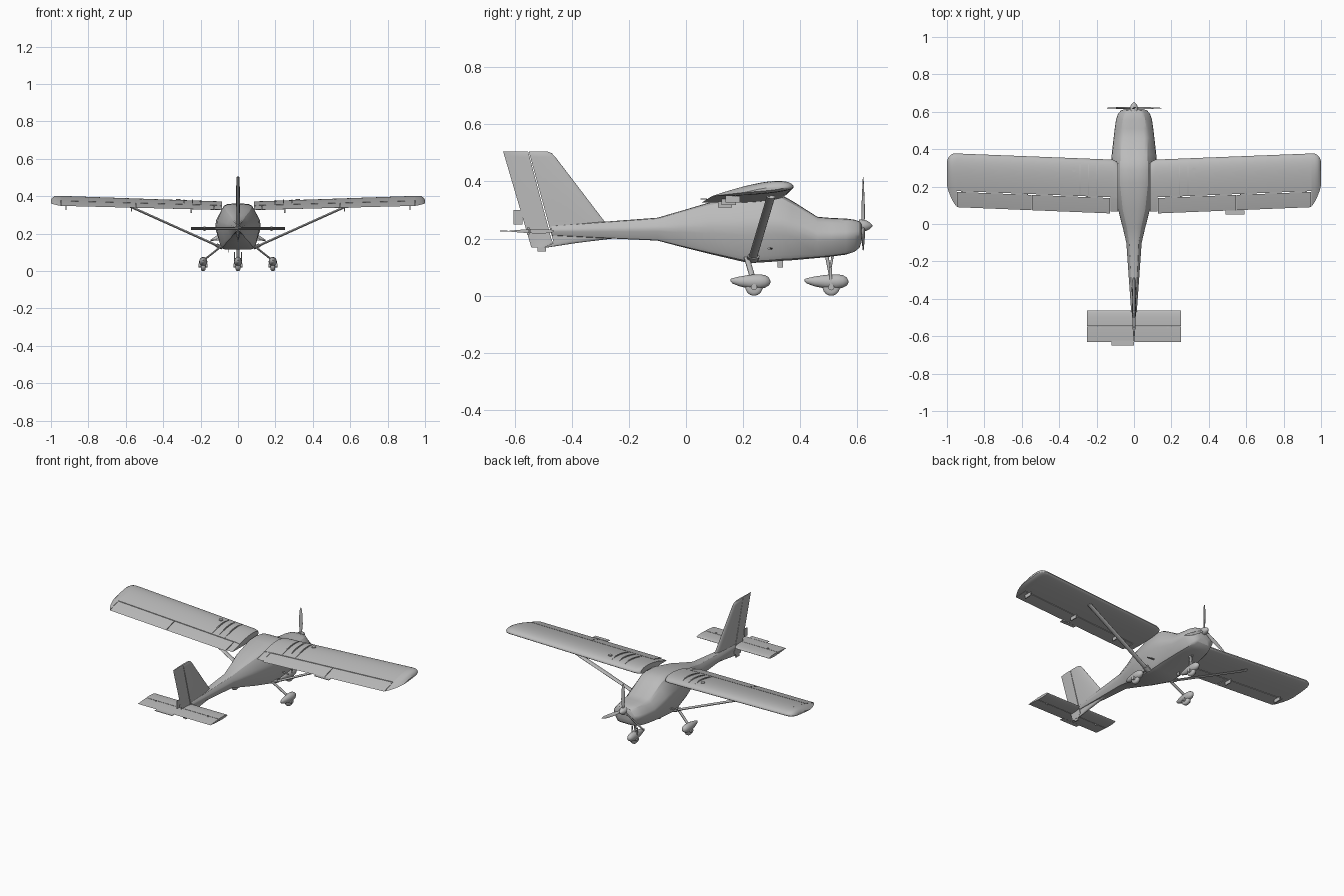
import bpy, bmesh, math
from mathutils import Vector, Matrix

if "Cube" in bpy.data.objects:
    bpy.data.objects.remove(bpy.data.objects["Cube"])

grey = bpy.data.materials.new("plain_grey")
grey.diffuse_color = (0.5, 0.5, 0.5, 1)
grey.use_nodes = True
grey.node_tree.nodes["Principled BSDF"].inputs["Base Color"].default_value = grey.diffuse_color


def finish(bm, name, mirror=False, angle=35):
    bmesh.ops.remove_doubles(bm, verts=bm.verts, dist=1e-5)
    bmesh.ops.recalc_face_normals(bm, faces=bm.faces)
    me = bpy.data.meshes.new(name)
    bm.to_mesh(me)
    bm.free()
    ob = bpy.data.objects.new(name, me)
    bpy.context.collection.objects.link(ob)
    me.materials.append(grey)
    bpy.ops.object.select_all(action='DESELECT')
    ob.select_set(True)
    bpy.context.view_layer.objects.active = ob
    bpy.ops.object.shade_smooth_by_angle(angle=math.radians(angle))
    if mirror:
        ob.modifiers.new("mirror", 'MIRROR')
    return ob


def loft(name, rings, mirror=False, angle=35):
    bm = bmesh.new()
    vs = [[bm.verts.new(p) for p in r] for r in rings]
    n = len(vs[0])
    for r0, r1 in zip(vs, vs[1:]):
        for i in range(n):
            j = (i + 1) % n
            bm.faces.new((r0[i], r0[j], r1[j], r1[i]))
    bm.faces.new(vs[0])
    bm.faces.new(vs[-1])
    return finish(bm, name, mirror, angle)


def tube(name, p, q, rx, ry, mirror=False):
    # elliptical rod between two points, ry along the y axis
    p, q = Vector(p), Vector(q)
    d = (q - p).normalized()
    v = (Vector((0, 1, 0)) - d * d.y).normalized()
    u = d.cross(v)
    ring = lambda c: [c + u * rx * math.cos(t) + v * ry * math.sin(t)
                      for t in [k * math.pi / 6 for k in range(12)]]
    return loft(name, [ring(p), ring(q)], mirror)


def box(name, c, s, mirror=False):
    rings = [[(c[0] + a * s[0] / 2, c[1] + b * s[1] / 2, c[2] + e * s[2] / 2)
              for a, b in ((-1, -1), (1, -1), (1, 1), (-1, 1))] for e in (-1, 1)]
    return loft(name, rings, mirror)


def thick(s):
    return 10 * (.2969 * math.sqrt(s) - .126 * s - .3516 * s**2 + .2843 * s**3 - .1036 * s**4)


def foil(a, b, n=14):
    # chord fractions and side (+1 top, -1 bottom) around an airfoil slice
    ss = [a + (b - a) * (k / n) ** 2 if a == 0 else a + (b - a) * k / n for k in range(n + 1)]
    return [(s, 1) for s in reversed(ss)] + [(s, -1) for s in ss]


# ---- fuselage: y, bottom, top, half widths low/mid/top
stations = [
    (.615, .190, .250, .030, .048, .030), (.607, .168, .260, .048, .070, .045),
    (.590, .154, .266, .062, .085, .056), (.560, .144, .270, .072, .096, .065),
    (.510, .137, .272, .080, .103, .072), (.460, .132, .276, .086, .109, .078),
    (.370, .124, .333, .092, .119, .078), (.335, .122, .352, .093, .121, .080),
    (.290, .118, .360, .093, .120, .082), (.220, .114, .357, .092, .114, .082),
    (.080, .147, .326, .068, .086, .066), (-.02, .172, .296, .043, .060, .042),
    (-.10, .193, .273, .028, .041, .028), (-.30, .202, .258, .018, .027, .018),
    (-.47, .211, .245, .009, .015, .009)]
rings = []
for y, zb, zt, wb, wm, wt in stations:
    h = zt - zb
    half = [(wb * .72, zb), (wb * .92, zb + .025 * h), (wb * 1.02, zb + .09 * h),
            (wm * .97, zb + .4 * h), (wm, zb + .52 * h), (wm * .97, zb + .64 * h),
            (wt * 1.06, zt - .13 * h), (wt * .92, zt - .05 * h), (wt * .7, zt - .01 * h), (wt * .3, zt)]
    rings.append([(x, y, z) for x, z in half] + [(-x, y, z) for x, z in reversed(half)])
loft("fuselage", rings, angle=28)


# ---- wing: leading / trailing edge and heights at span x
def wing_at(x):
    t = (x - .085) / .865
    return .343 + .034 * t, .055 + .035 * t, .347 + .032 * t, .326 + .022 * t


def wing_ring(x, a, b, le=None, te=None, k=1.0):
    l0, t0, zl, zt = wing_at(x)
    le, te = le or l0, te or t0
    out = []
    for s, side in foil(a, b):
        y = le + (te - le) * s
        f = (l0 - y) / (l0 - t0)
        z = zl + (zt - zl) * f + thick(s) * (.030 if side > 0 else -.011) * k
        out.append((x, y, z))
    return out


def wing_top(x, y):
    le, te, zl, zt = wing_at(x)
    s = (le - y) / (le - te)
    return zl + (zt - zl) * s + .030 * thick(s)


loft("wing", [wing_ring(x, 0, .70, le) for x, le in
              ((.085, .325), (.095, .336), (.115, None), (.5, None), (.949, None))], True)
loft("flap", [wing_ring(x, .715, 1) for x in (.128, .545)], True)
loft("aileron", [wing_ring(x, .715, 1) for x in (.549, .947)], True)
loft("wing_root_fillet", [wing_ring(x, .69, 1, None, .068) for x in (.085, .125)], True)
loft("wing_tip", [wing_ring(*r) for r in (
    (.949, 0, 1, .377, .092, 1), (.966, 0, 1, .376, .118, .97), (.98, 0, 1, .370, .145, .88),
    (.992, 0, 1, .357, .175, .65), (1.0, 0, 1, .335, .205, .25))], True)
box("trim_tab", (.54, .062, .338), (.10, .022, .003))
for x in (.25, .57, .92):
    le, te, zl, zt = wing_at(x)
    box("flap_hinge", (x, te + .075, zt - .010), (.006, .05, .022), True)

# ---- ribs and filler caps on the wing
for i, x in enumerate((.198, .243, .288)):
    rr = []
    for k in range(11):
        y = .155 + .0165 * k
        z = wing_top(x, y)
        e = .006 * math.sin(math.pi * (k + .6) / 11.2)
        rr.append([(x - .003, y, z - .004), (x + .003, y, z - .004),
                   (x + .003, y, z + e), (x - .003, y, z + e)])
    loft("wing_rib", rr, True)
zc = wing_top(.32, .29)
tube("filler_cap", (.32, .29, zc - .004), (.32, .29, zc + .005), .012, .012, True)

# ---- wing struts
tube("wing_strut", (.095, .232, .128), (.58, .297, .346), .006, .015, True)
tube("strut_foot", (.085, .232, .124), (.115, .236, .138), .010, .021, True)


# ---- tail surfaces
def stab_ring(x, a, b):
    return [(x, -.462 - .168 * s, .226 + side * .008 * thick(s)) for s, side in foil(a, b)]


loft("stabiliser", [stab_ring(x, 0, .5) for x in (-.25, .25)])
loft("elevator", [stab_ring(x, .515, 1) for x in (-.25, .25)])
box("elevator_tab", (-.06, -.637, .226), (.12, .026, .003))
tube("elevator_hinge", (.18, -.552, .214), (.18, -.552, .238), .005, .005, True)

# fin profile: height, front edge, half thickness
fin = [(.168, -.49, .005), (.185, -.38, .008), (.202, -.24, .010), (.26, -.285, .012),
       (.485, -.457, .009), (.499, -.470, .008), (.505, -.485, .005)]


def fin_ring(z, le, t, rudder):
    te = -.54 - .1 * (z - .165) / .34
    hinge = min(le - .005, -.475 - .075 * (z - .23) / .275)
    h = (le - hinge) / (le - te)
    span = (h + .015, 1) if rudder else (0, h)
    return [(side * t * thick(s), le + (te - le) * s, z) for s, side in foil(*span)]


loft("fin", [fin_ring(*f, False) for f in fin])
loft("rudder", [fin_ring(*f, True) for f in fin])
box("rudder_tab", (0, -.588, .275), (.003, .03, .05))
box("tail_skid", (0, -.505, .162), (.008, .03, .014))


# ---- wheels, spats and legs
def spat(name, x, y0, k, mirror=False):
    prof = [(-.077, .003, .006), (-.07, .009, .003), (-.045, .017, .001), (-.01, .024, 0),
            (.025, .026, 0), (.045, .022, .001), (.058, .014, .001), (.063, .004, 0)]
    loft(name, [[(x + r * .85 * math.cos(t), y0 + dy * k, .049 + dz + r * math.sin(t))
                 for t in [j * math.pi / 8 for j in range(16)]] for dy, r, dz in prof], mirror, 50)


def wheel(name, x, y, mirror=False):
    loft(name, [[(x + dx, y + r * math.cos(t), .03 + r * math.sin(t))
                 for t in [j * math.pi / 12 for j in range(24)]]
                for dx, r in ((-.013, .018), (-.011, .026), (-.006, .03), (.006, .03), (.011, .026), (.013, .018))],
         mirror, 50)
    tube(name + "_hub", (x - .024, y, .03), (x + .024, y, .03), .011, .011, mirror)


spat("main_spat", .186, .232, 1, True)
wheel("main_wheel", .186, .238, True)
tube("main_leg", (.085, .212, .135), (.180, .234, .060), .005, .010, True)
spat("nose_spat", 0, .499, 1.1)
wheel("nose_wheel", 0, .508)
tube("nose_leg", (0, .490, .15), (0, .508, .06), .007, .006)
tube("nose_fork", (.018, .505, .10), (.018, .508, .03), .003, .005, True)
tube("nose_brace", (0, .515, .15), (0, .505, .095), .004, .004)
tube("belly_step", (.085, .30, .165), (.145, .29, .165), .003, .006, True)
box("antenna", (-.05, .33, .112), (.004, .02, .025))

# ---- spinner and three blades
loft("spinner", [[(r * math.cos(t), y, .245 + r * math.sin(t)) for t in [j * math.pi / 10 for j in range(20)]]
                 for y, r in ((.605, .022), (.622, .021), (.634, .017), (.645, .010), (.652, .002))], angle=50)
for b in range(3):
    m = Matrix.Translation((0, .620, .245)) @ Matrix.Rotation(b * math.tau / 3, 4, 'Y')
    rr = []
    for rad, c, th, tw in ((.01, .005, .005, 50), (.035, .008, .004, 40), (.07, .011, .003, 28),
                           (.12, .010, .002, 18), (.155, .007, .0015, 13), (.17, .002, .001, 12)):
        w = math.radians(tw)
        ring = []
        for j in range(12):
            t = j * math.pi / 6
            u, v = c * math.cos(t), th * math.sin(t)
            ring.append(m @ Vector((u * math.cos(w) - v * math.sin(w), u * math.sin(w) + v * math.cos(w), rad)))
        rr.append(ring)
    loft("propeller_blade", rr)
